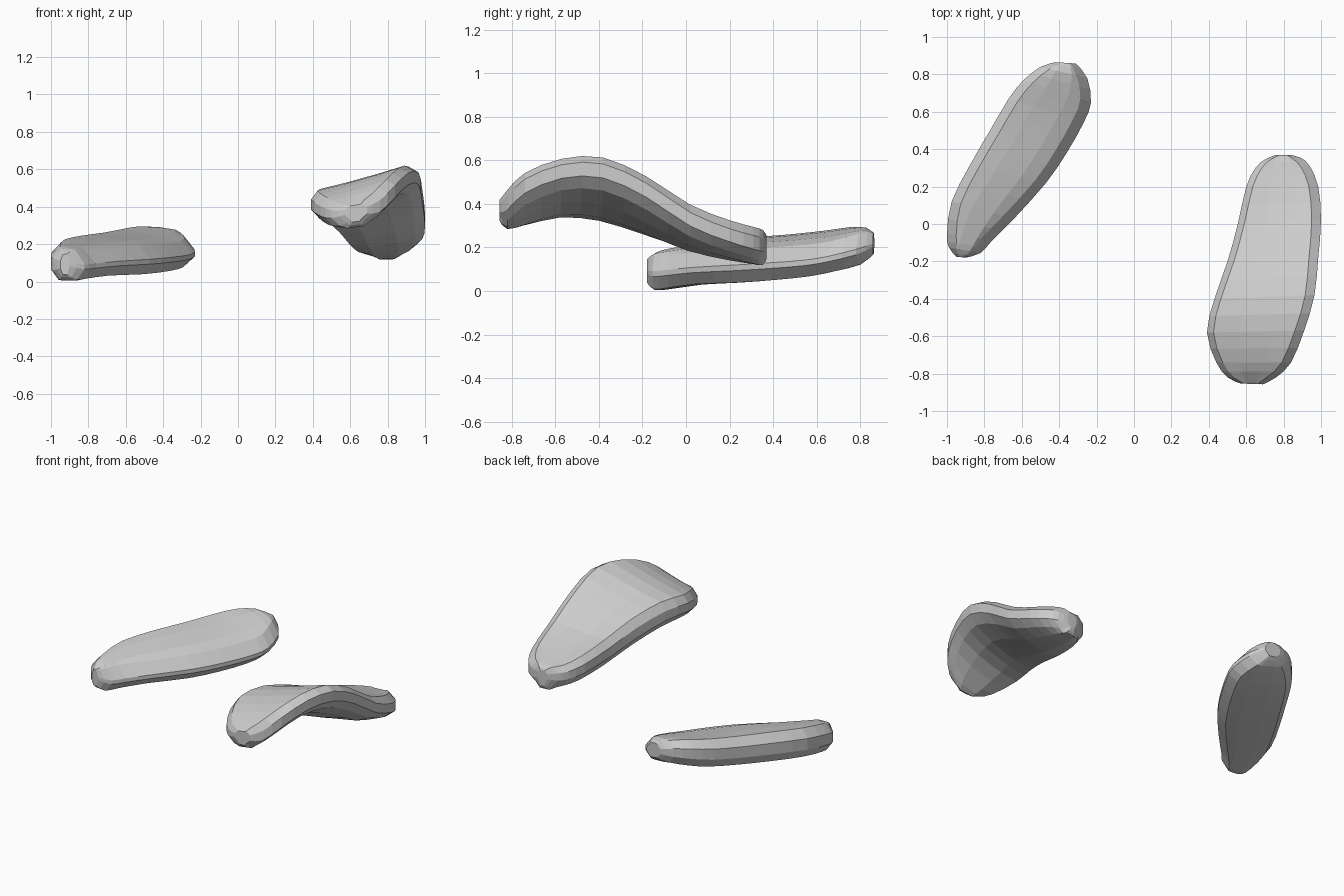
import bpy, bmesh

grey = bpy.data.materials.new("light_grey")
grey.diffuse_color = (0.6, 0.6, 0.6, 1)

# Rounded slab sections: (position across, height share, inset from the edge)
ARCHED_SECTION = [(0, .38, 0), (0, .75, 0), (0, 1, .035), (.33, .98, 0), (.67, 1.0, 0),
                  (1, 1.04, -.05), (1, .74, 0), (1, .28, 0), (1, -.02, -.05),
                  (.67, -.2, 0), (.33, -.2, 0), (0, -.04, .045)]
FLAT_SECTION = [(0, .3, 0), (0, .68, 0), (0, 1, .05), (.33, 1.05, 0), (.67, 1.07, 0),
                (1, 1, -.06), (1, .58, 0), (1, .4, 0), (1, 0, -.055),
                (.67, -.03, 0), (.33, -.03, 0), (0, 0, .04)]


def refine(stations):
    """Add a smooth in-between station to every span."""
    out = []
    last = len(stations) - 1
    for i in range(last):
        p, a, b, q = (stations[max(0, min(last, i + k))] for k in (-1, 0, 1, 2))
        out.append(a)
        out.append([(9 * (s + t) - r - u) / 16 for r, s, t, u in zip(p, a, b, q)])
    return out + [stations[-1]]


def sole(name, section, stations):
    """Loft the section through stations of (left x, y, low z, high z, right x, y, low z, high z)."""
    bm = bmesh.new()
    rings = []
    for lx, ly, lb, lt, rx, ry, rb, rt in refine(stations):
        width = ((rx - lx) ** 2 + (ry - ly) ** 2) ** .5
        ring = []
        for across, height, inset in section:
            # insets shrink on the narrow ends
            u = across + max(-.25, min(.25, inset / width))
            low = lb + (rb - lb) * u
            high = lt + (rt - lt) * u
            ring.append(bm.verts.new((lx + (rx - lx) * u, ly + (ry - ly) * u,
                                      low + (high - low) * height)))
        rings.append(ring)
    n = len(section)
    for a, b in zip(rings, rings[1:]):
        for i in range(n):
            j = (i + 1) % n
            bm.faces.new((a[i], a[j], b[j], b[i]))
    bm.faces.new(rings[0])
    bm.faces.new(rings[-1])
    bmesh.ops.recalc_face_normals(bm, faces=bm.faces)
    mesh = bpy.data.meshes.new(name)
    bm.to_mesh(mesh)
    bm.free()
    mesh.materials.append(grey)
    obj = bpy.data.objects.new(name, mesh)
    bpy.context.collection.objects.link(obj)


# Arched, tilted sole, from toe to heel
sole("arched_sole", ARCHED_SECTION, [
    (.57, -.853, .33, .40, .69, -.857, .34, .42),
    (.50, -.82, .295, .41, .76, -.82, .335, .47),
    (.44, -.74, .295, .44, .84, -.74, .41, .55),
    (.39, -.58, .33, .475, .91, -.57, .48, .615),
    (.43, -.40, .315, .485, .965, -.38, .48, .62),
    (.50, -.20, .255, .435, .985, -.18, .39, .53),
    (.555, 0, .195, .365, 1.0, .02, .26, .395),
    (.60, .20, .16, .315, .985, .20, .19, .32),
    (.65, .30, .15, .285, .94, .31, .155, .29),
    (.70, .345, .145, .275, .89, .355, .145, .275),
    (.76, .37, .165, .25, .83, .37, .165, .25),
])

# Flat sole, from heel to toe
sole("flat_sole", FLAT_SECTION, [
    (-.95, -.175, .04, .14, -.90, -.18, .04, .14),
    (-.99, -.125, .01, .18, -.82, -.155, .01, .15),
    (-1.0, -.05, .015, .205, -.76, -.09, .015, .155),
    (-.975, .12, .04, .235, -.64, .03, .03, .165),
    (-.88, .31, .06, .255, -.47, .22, .035, .18),
    (-.77, .50, .08, .27, -.36, .38, .045, .19),
    (-.67, .67, .105, .29, -.27, .54, .06, .20),
    (-.59, .77, .13, .305, -.23, .65, .08, .215),
    (-.50, .84, .155, .30, -.25, .78, .11, .25),
    (-.42, .865, .18, .265, -.31, .858, .165, .255),
])
